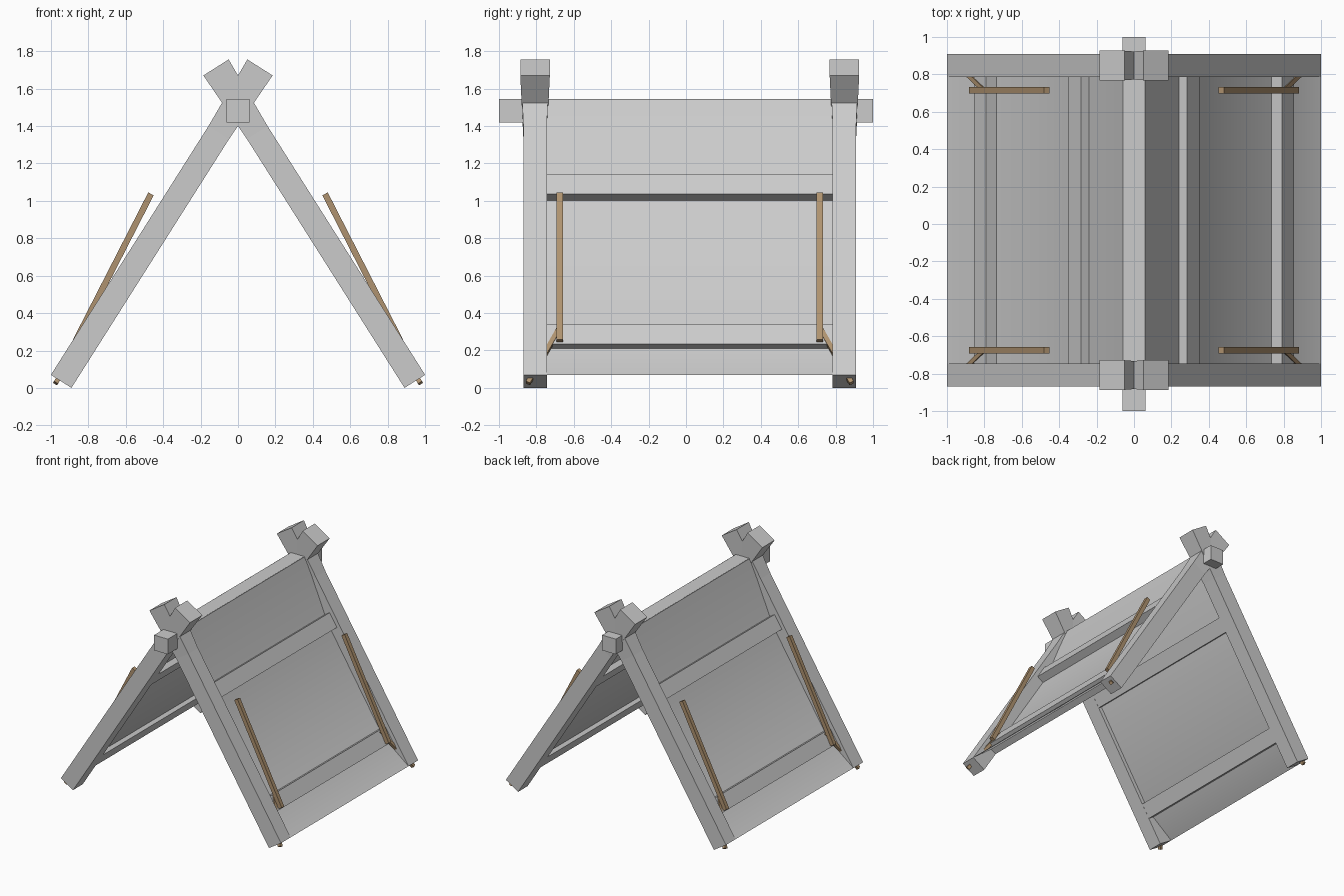
import bpy
import bmesh
from mathutils import Vector

if "Cube" in bpy.data.objects:
    bpy.data.objects.remove(bpy.data.objects["Cube"])


def material(name, color):
    m = bpy.data.materials.new(name)
    m.diffuse_color = color
    m.use_nodes = True
    m.node_tree.nodes["Principled BSDF"].inputs["Base Color"].default_value = color
    return m


GREY = material("plain grey", (0.6, 0.6, 0.6, 1))
BROWN = material("brown wood", (0.43, 0.29, 0.16, 1))
MID_Y = 0.02            # middle of the frame along the ridge
LEG_Y = 0.827           # leg distance from that middle


def add_mesh(name, bm, mat):
    bmesh.ops.recalc_face_normals(bm, faces=bm.faces)
    mesh = bpy.data.meshes.new(name)
    bm.to_mesh(mesh)
    bm.free()
    mesh.materials.append(mat)
    ob = bpy.data.objects.new(name, mesh)
    bpy.context.collection.objects.link(ob)
    return ob


def beam(name, stations, mat):
    """Square-cut timber through stations of (point, half width, half depth)."""
    start, end = Vector(stations[0][0]), Vector(stations[-1][0])
    along = (end - start).normalized()
    ref = Vector((1, 0, 0)) if abs(along.y) > 0.9 else Vector((0, 1, 0))
    wide = along.cross(ref).normalized()
    deep = wide.cross(along)
    bm = bmesh.new()
    rings = []
    for p, w, d in stations:
        rings.append([bm.verts.new(Vector(p) + wide * w * a + deep * d * b)
                      for a, b in ((-1, -1), (1, -1), (1, 1), (-1, 1))])
    for r, s in zip(rings, rings[1:]):
        for i in range(4):
            j = (i + 1) % 4
            bm.faces.new((r[i], r[j], s[j], s[i]))
    bm.faces.new(rings[0])
    bm.faces.new(rings[-1])
    return add_mesh(name, bm, mat)


# Ridge pole
beam("ridge_pole", [((0, -1, 1.482), 0.0625, 0.0625), ((0, 1, 1.482), 0.0625, 0.0625)], GREY)

FOOT = Vector((0.945, 0, 0.035))
HEAD = Vector((-0.1175, 0, 1.7125))
SLOPE = (HEAD - FOOT).normalized()
OUT = Vector((SLOPE.z, 0, -SLOPE.x))

for side, sx in (("left", 1), ("right", -1)):
    def at(x, y, z):
        return Vector((sx * x, MID_Y + y, z))

    for end, sy in (("front", -1), ("back", 1)):
        # Crossing leg with a flared head
        neck = FOOT + SLOPE * 1.574
        y = sy * LEG_Y
        beam(f"{end}_{side}_leg", [(at(FOOT.x, y, FOOT.z), 0.065, 0.0625),
                                   (at(neck.x, y, neck.z), 0.065, 0.0625),
                                   (at(HEAD.x, y, HEAD.z), 0.08, 0.079)], GREY)
        # Wooden prop and the slanted peg that runs through the foot
        beam(f"{end}_{side}_prop", [(at(0.867, sy * 0.695, 0.252), 0.0165, 0.0165),
                                    (at(0.465, sy * 0.695, 1.037), 0.0165, 0.0165)], BROWN)
        beam(f"{end}_{side}_peg", [(at(0.975, sy * 0.865, 0.025), 0.0125, 0.0125),
                                   (at(0.79, sy * 0.69, 0.33), 0.0125, 0.0125)], BROWN)

    # Cross battens: flat boards laid against the covering
    for label, z in (("upper", 1.0875), ("lower", 0.2875)):
        t = (z - 0.032 * OUT.z - FOOT.z) / SLOPE.z
        center = FOOT + SLOPE * t - OUT * 0.016
        ends = [(at(center.x, y, center.z), 0.048, 0.062) for y in (-0.765, 0.765)]
        low, high = ends[0][0], ends[1][0]
        batten = beam(f"{label}_{side}_batten", [(low, 0.062, 0.048), (high, 0.062, 0.048)], GREY)
        # Turn the board to lie along the slope
        axis_shift = low.copy()
        along = Vector((sx * SLOPE.x, 0, SLOPE.z))
        normal = Vector((sx * OUT.x, 0, OUT.z))
        for v in batten.data.vertices:
            rel = v.co - axis_shift
            a = 1 if rel.x > 0 else -1
            b = 1 if rel.z > 0 else -1
            base = Vector((low.x, v.co.y, low.z))
            v.co = base + normal * 0.048 * a * sx + along * 0.062 * b

    # Covering sheet, drawn in by the battens and flared at the hem
    bm = bmesh.new()
    profile = [(0.06, 1.545), (0.265, 1.05), (0.77, 0.25), (1.0, 0.07)]
    rows = [[bm.verts.new(at(x, y, z)) for y in (-0.765, 0.765)] for x, z in profile]
    for r, s in zip(rows, rows[1:]):
        bm.faces.new((r[0], r[1], s[1], s[0]))
    sheet = add_mesh(f"{side}_cover", bm, GREY)
    for p in sheet.data.polygons:
        if p.normal.x * sx < 0:
            p.flip()
        p.use_smooth = True
